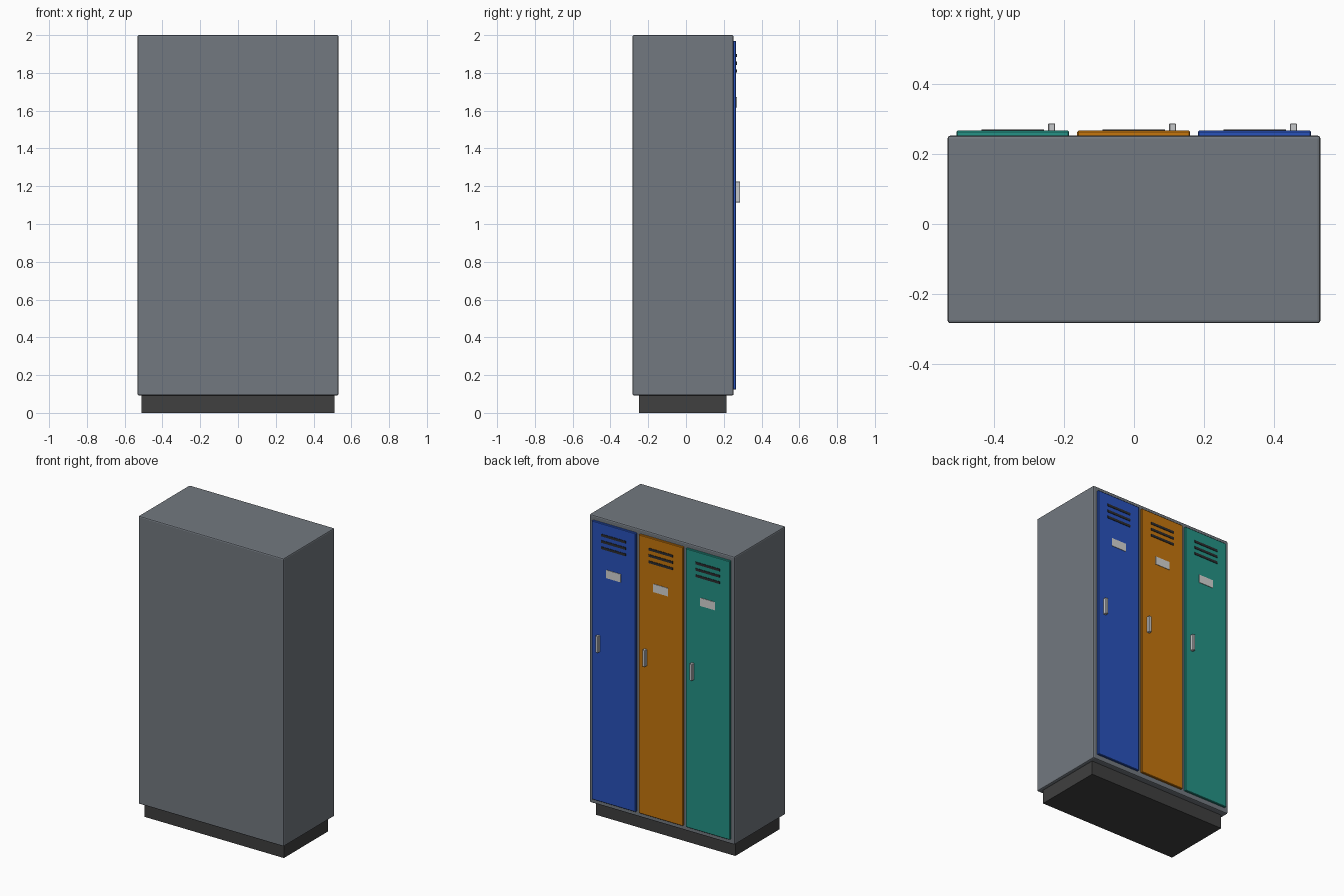
import bpy
from mathutils import Vector

if "Cube" in bpy.data.objects:
    bpy.data.objects.remove(bpy.data.objects["Cube"])


def material(name, rgb):
    m = bpy.data.materials.new(name)
    m.diffuse_color = (*rgb, 1)
    m.use_nodes = True
    m.node_tree.nodes["Principled BSDF"].inputs["Base Color"].default_value = m.diffuse_color
    return m


GREY = material("cabinet grey", (0.17, 0.19, 0.215))
BLACK = material("plinth black", (0.05, 0.05, 0.05))
SLOT = material("slot dark", (0.025, 0.025, 0.028))
METAL = material("handle metal", (0.56, 0.57, 0.59))
LABEL = material("label white", (0.66, 0.66, 0.65))
TEAL = material("door teal", (0.018, 0.29, 0.24))
ORANGE = material("door orange", (0.56, 0.18, 0.004))
BLUE = material("door blue", (0.022, 0.085, 0.50))


def box(name, lo, hi, mat, bevel=0.0, segments=1):
    """Box between two corners, with optional bevelled edges."""
    lo, hi = Vector(lo), Vector(hi)
    bpy.ops.mesh.primitive_cube_add(size=1, location=(lo + hi) / 2)
    ob = bpy.context.object
    ob.name = name
    ob.scale = hi - lo
    bpy.ops.object.transform_apply(location=False, rotation=False, scale=True)
    ob.data.materials.append(mat)
    if bevel:
        mod = ob.modifiers.new("edge bevel", 'BEVEL')
        mod.width = bevel
        mod.segments = segments
    return ob


# Cabinet body and recessed plinth
box("cabinet_body", (-0.532, -0.283, 0.092), (0.532, 0.252, 2.0), GREY, 0.008, 2)
box("plinth", (-0.511, -0.25, 0), (0.511, 0.214, 0.096), BLACK)

# Three doors, each with vent slots, a label plate and a handle
FACE = 0.266
for colour, mat, x in (("teal", TEAL, -0.346), ("orange", ORANGE, -0.001), ("blue", BLUE, 0.344)):
    box(colour + "_door", (x - 0.161, 0.245, 0.124), (x + 0.161, FACE, 1.97), mat, 0.003)
    for i, z in enumerate((1.809, 1.851, 1.893)):
        box(f"{colour}_vent_slot_{i + 1}", (x - 0.089, FACE - 0.005, z - 0.008),
            (x + 0.089, FACE + 0.003, z + 0.008), SLOT)
    box(colour + "_label_plate", (x - 0.054, FACE - 0.005, 1.618),
        (x + 0.054, FACE + 0.003, 1.672), LABEL)
    box(colour + "_handle", (x + 0.101, FACE - 0.005, 1.115),
        (x + 0.121, 0.287, 1.225), METAL, 0.002)
